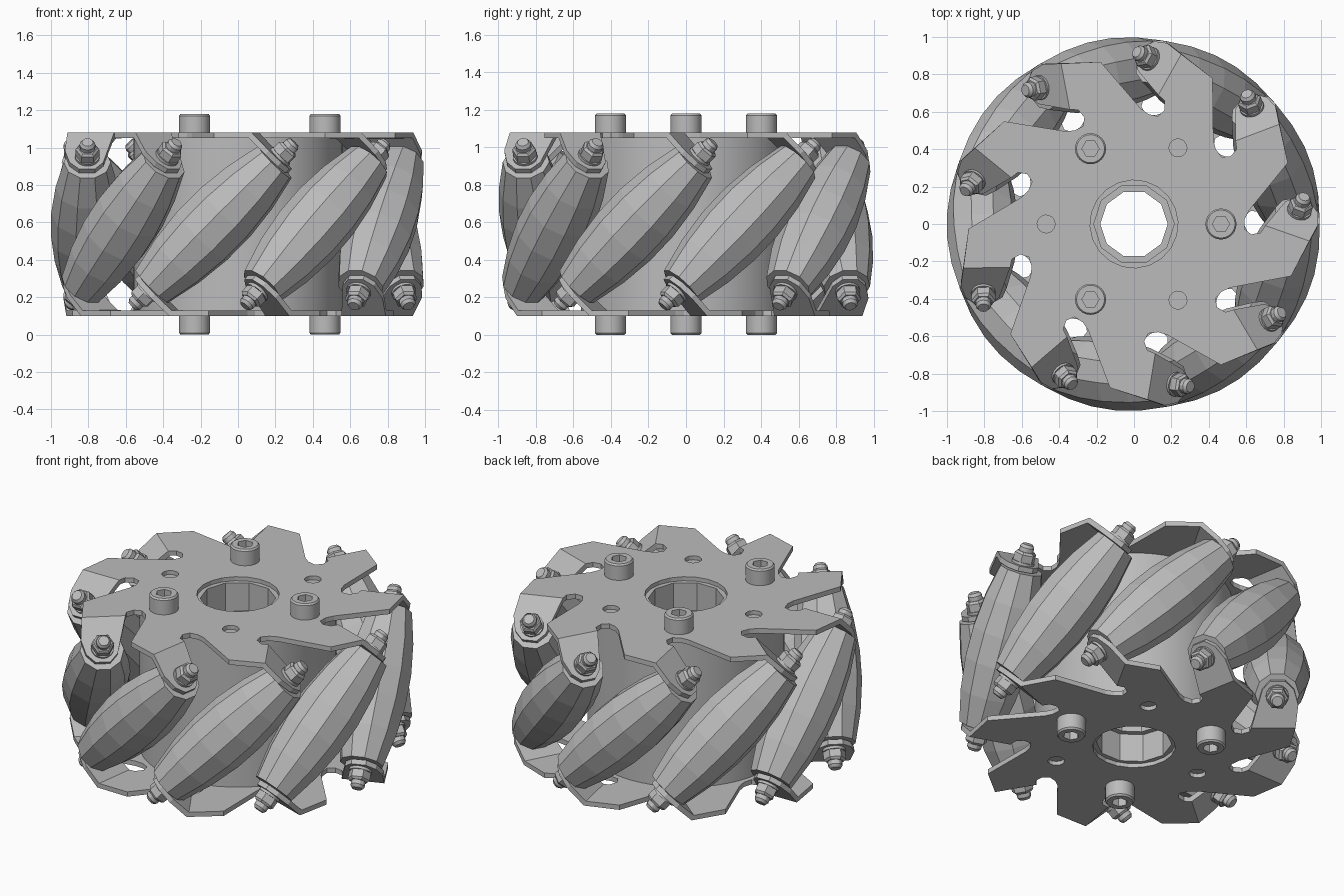
import bpy, bmesh
from math import sin, cos, pi, radians, sqrt
from mathutils import Matrix, Vector

if "Cube" in bpy.data.objects:
    bpy.data.objects.remove(bpy.data.objects["Cube"])

MID = 0.59            # height of the wheel's middle plane
COUNT = 9             # rollers
START = radians(20.7) # angle of the first roller
STEP = 2 * pi / COUNT
AXIS_R = 0.81         # distance of roller axes from the wheel axis

steel = bpy.data.materials.new("grey_metal")
steel.use_nodes = True
steel.diffuse_color = (0.5, 0.5, 0.5, 1)
steel.node_tree.nodes["Principled BSDF"].inputs["Base Color"].default_value = (0.5, 0.5, 0.5, 1)


def finish(name, bm, smooth=None):
    mesh = bpy.data.meshes.new(name)
    bm.to_mesh(mesh)
    bm.free()
    mesh.materials.append(steel)
    obj = bpy.data.objects.new(name, mesh)
    bpy.context.collection.objects.link(obj)
    if smooth:
        bpy.ops.object.select_all(action='DESELECT')
        obj.select_set(True)
        bpy.context.view_layer.objects.active = obj
        bpy.ops.object.shade_smooth_by_angle(angle=radians(smooth))
    return obj


def lathe(bm, profile, n, matrix=Matrix(), closed=False, hexed=()):
    """Spin (radius, height) points; rings listed in hexed become hexagons."""
    rings = []
    for i, (r, z) in enumerate(profile):
        ring = []
        for k in range(n):
            a = 2 * pi * k / n
            rr = r * cos(pi / 6) / cos(a % (pi / 3) - pi / 6) if i in hexed else r
            ring.append(bm.verts.new(matrix @ Vector((rr * cos(a), rr * sin(a), z))))
        rings.append(ring)
    pairs = list(zip(rings, rings[1:]))
    if closed:
        pairs.append((rings[-1], rings[0]))
    faces = [bm.faces.new((a[k], a[(k + 1) % n], b[(k + 1) % n], b[k]))
             for a, b in pairs for k in range(n)]
    if not closed:
        faces += [bm.faces.new(rings[0]), bm.faces.new(rings[-1])]
    bmesh.ops.recalc_face_normals(bm, faces=faces)


# Frame of roller i: x outward, y around the wheel, z up, at mid height
def frame(i):
    return Matrix.Translation((0, 0, MID)) @ Matrix.Rotation(START + i * STEP, 4, 'Z')


FLIP = Matrix.Rotation(pi, 4, 'X')
TILT = Matrix.Translation((AXIS_R, 0, 0)) @ Matrix.Rotation(-pi / 4, 4, 'X')

# Hub with a stepped ten-sided bore
bm = bmesh.new()
lathe(bm, [(0.56, 0.12), (0.56, 1.06)], 48)
bmesh.ops.delete(bm, geom=[f for f in bm.faces if len(f.verts) > 4], context='FACES_ONLY')
finish("hub_drum", bm, 30)

bm = bmesh.new()
lathe(bm, [(0.55, 0.125), (0.215, 0.125), (0.215, 0.3), (0.18, 0.3),
           (0.18, 0.88), (0.215, 0.88), (0.215, 1.055), (0.55, 1.055)], 10, closed=True)
finish("hub_bore", bm)

# Barrel rollers whose profile follows the round outline of the wheel
half = [0.47, 0.28, 0.09]
stations = [-t for t in half] + half[::-1]
profile = [((1 - sqrt(AXIS_R ** 2 + t * t / 2)) * 1.01, t) for t in stations]
for i in range(COUNT):
    bm = bmesh.new()
    lathe(bm, profile, 10, frame(i) @ TILT)
    finish(f"roller_{i + 1}", bm)

# Axle nuts at both ends of each roller
bm = bmesh.new()
for i in range(COUNT):
    for side in (Matrix(), FLIP):
        m = frame(i) @ side @ TILT
        lathe(bm, [(0.03, 0.46), (0.03, 0.51)], 8, m)
        lathe(bm, [(0.066, 0.503), (0.066, 0.52)], 16, m)
        lathe(bm, [(0.064, 0.52), (0.064, 0.565), (0.052, 0.578)], 6, m)
        lathe(bm, [(0.042, 0.575), (0.042, 0.603), (0.03, 0.62)], 12, m)
finish("axle_nuts", bm, 30)

# Side plates: toothed sheet with a bent tab per roller
FOLD, TOP = 0.224, 0.49
OUTLINE = [(-0.15, 0.60), (0.015, 0.885), (FOLD, 0.915), (FOLD, 0.665),
           (0.18, 0.655), (0.155, 0.61), (0.17, 0.565), (0.22, 0.55)]
TAB = [(0.136, 0.93), (0.225, 0.905), (0.275, 0.855), (0.275, 0.77), (0.225, 0.725)]


def side_plate(name, flipped):
    bm = bmesh.new()
    outer, tabs = [], []
    for i in range(COUNT):
        rot = Matrix.Rotation(i * STEP, 4, 'Z')
        pts = [bm.verts.new(rot @ Vector((u, s, TOP))) for s, u in OUTLINE]
        outer += pts
        tip = [bm.verts.new(rot @ Vector((u, FOLD + v / sqrt(2), TOP - v / sqrt(2))))
               for v, u in TAB]
        tabs.append([pts[2]] + tip + [pts[3]])
    loops = [outer]
    # Centre opening and three bolt holes
    holes = [(0, 0, 0.235, 20)]
    for k in range(3):
        a = radians(60 + 120 * k) - START
        a = -a if flipped else a
        holes.append((0.47 * cos(a), 0.47 * sin(a), 0.048, 14))
    for x, y, r, n in holes:
        loops.append([bm.verts.new((x + r * cos(2 * pi * k / n), y + r * sin(2 * pi * k / n), TOP))
                      for k in range(n)])
    edges = [bm.edges.new((a, b)) for loop in loops for a, b in zip(loop, loop[1:] + loop[:1])]
    bmesh.ops.triangle_fill(bm, edges=edges, use_beauty=True, normal=(0, 0, 1))
    for t in tabs:
        bm.faces.new(t)
    bm.normal_update()
    bmesh.ops.reverse_faces(bm, faces=[f for f in bm.faces if f.normal.z < 0])
    bm.transform(frame(0) @ (FLIP if flipped else Matrix()))
    obj = finish(name, bm)
    mod = obj.modifiers.new("thickness", 'SOLIDIFY')
    mod.thickness = 0.03
    mod.offset = -1
    mod.use_even_offset = True


side_plate("top_plate", False)
side_plate("bottom_plate", True)

# Socket head screws on both faces
for label, side in (("top", Matrix()), ("bottom", FLIP)):
    for k in range(3):
        bm = bmesh.new()
        m = (Matrix.Translation((0, 0, MID)) @ Matrix.Rotation(k * STEP * 3, 4, 'Z')
             @ Matrix.Translation((0.465, 0, 0)) @ side)
        lathe(bm, [(0.083, TOP), (0.083, 0.58), (0.075, MID), (0.046, MID), (0.046, 0.53)],
              24, m, hexed=(3, 4))
        finish(f"{label}_screw_{k + 1}", bm, 30)
